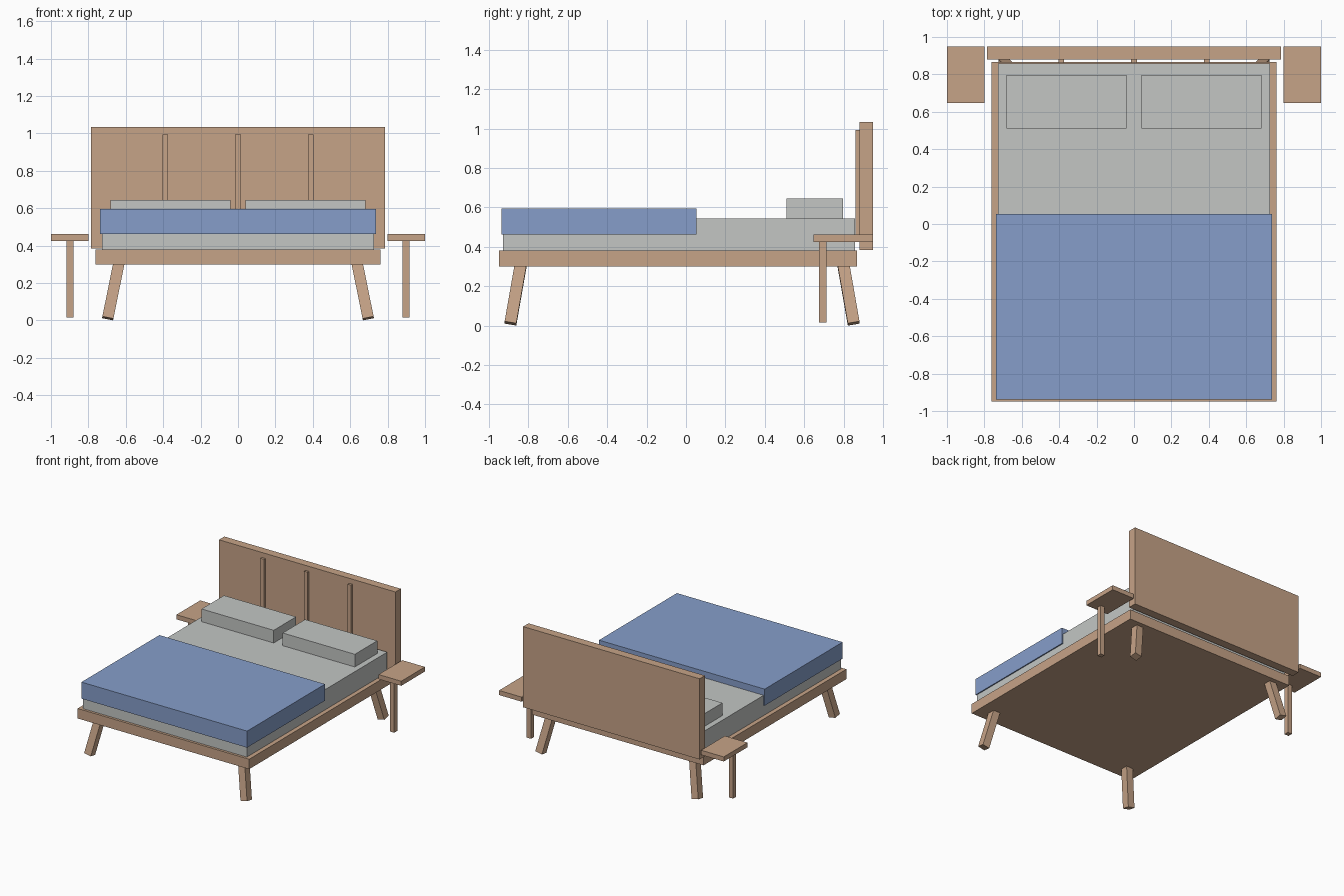
import bpy
from mathutils import Euler, Vector

if "Cube" in bpy.data.objects:
    bpy.data.objects.remove(bpy.data.objects["Cube"])


def material(name, rgb):
    """Flat material from 0-255 sRGB values, stored as linear."""
    m = bpy.data.materials.new(name)
    lin = [((c / 255 + 0.055) / 1.055) ** 2.4 for c in rgb]
    m.diffuse_color = (*lin, 1)
    m.use_nodes = True
    m.node_tree.nodes["Principled BSDF"].inputs["Base Color"].default_value = m.diffuse_color
    return m


wood = material("light wood", (198, 163, 135))
linen = material("grey linen", (195, 198, 196))
blue = material("blue blanket", (134, 158, 202))


def box(name, lo, hi, mat):
    """Axis-aligned box from its low and high corners."""
    lo, hi = Vector(lo), Vector(hi)
    bpy.ops.mesh.primitive_cube_add(size=1, location=(lo + hi) / 2)
    o = bpy.context.object
    o.name = name
    o.scale = hi - lo
    bpy.ops.object.transform_apply(location=False, rotation=False, scale=True)
    o.data.materials.append(mat)
    return o


# Bed frame, mattress and blanket
box("bed_frame", (-0.763, -0.948, 0.30), (0.763, 0.867, 0.38), wood)
box("mattress", (-0.728, -0.928, 0.38), (0.728, 0.857, 0.543), linen)
box("blanket", (-0.737, -0.937, 0.462), (0.737, 0.053, 0.595), blue)

# Headboard with three upright slats
box("headboard", (-0.785, 0.88, 0.384), (0.785, 0.948, 1.033), wood)
for x in (-0.388, 0, 0.388):
    box("headboard_slat", (x - 0.015, 0.861, 0.425), (x + 0.015, 0.882, 0.993), wood)

for s in (-1, 1):
    side = "left" if s < 0 else "right"

    # Pillow
    x = s * 0.361
    box(side + "_pillow", (x - 0.321, 0.511, 0.54), (x + 0.321, 0.796, 0.645), linen)

    # Wall-side night table: a top on one post
    x = s * 0.899
    box(side + "_table_top", (x - 0.101, 0.646, 0.425), (x + 0.101, 0.948, 0.462), wood)
    box(side + "_table_post", (x - 0.019, 0.674, 0.015), (x + 0.019, 0.713, 0.43), wood)

    # Splayed bed legs, front and back
    for end, y, t in (("front", -0.84, -1), ("back", 0.80, 1)):
        rot = Euler((t * 0.17, -s * 0.2, 0))
        axis = rot.to_matrix() @ Vector((0, 0, 1))
        hip = Vector((s * 0.638, y, 0.30))
        foot = hip - axis * ((0.30 - 0.011) / axis.z)
        top = hip + axis * 0.025
        leg = box(f"{end}_{side}_leg", (-0.03, -0.03, 0),
                  (0.03, 0.03, (top - foot).length), wood)
        leg.location = (foot + top) / 2
        leg.rotation_euler = rot
